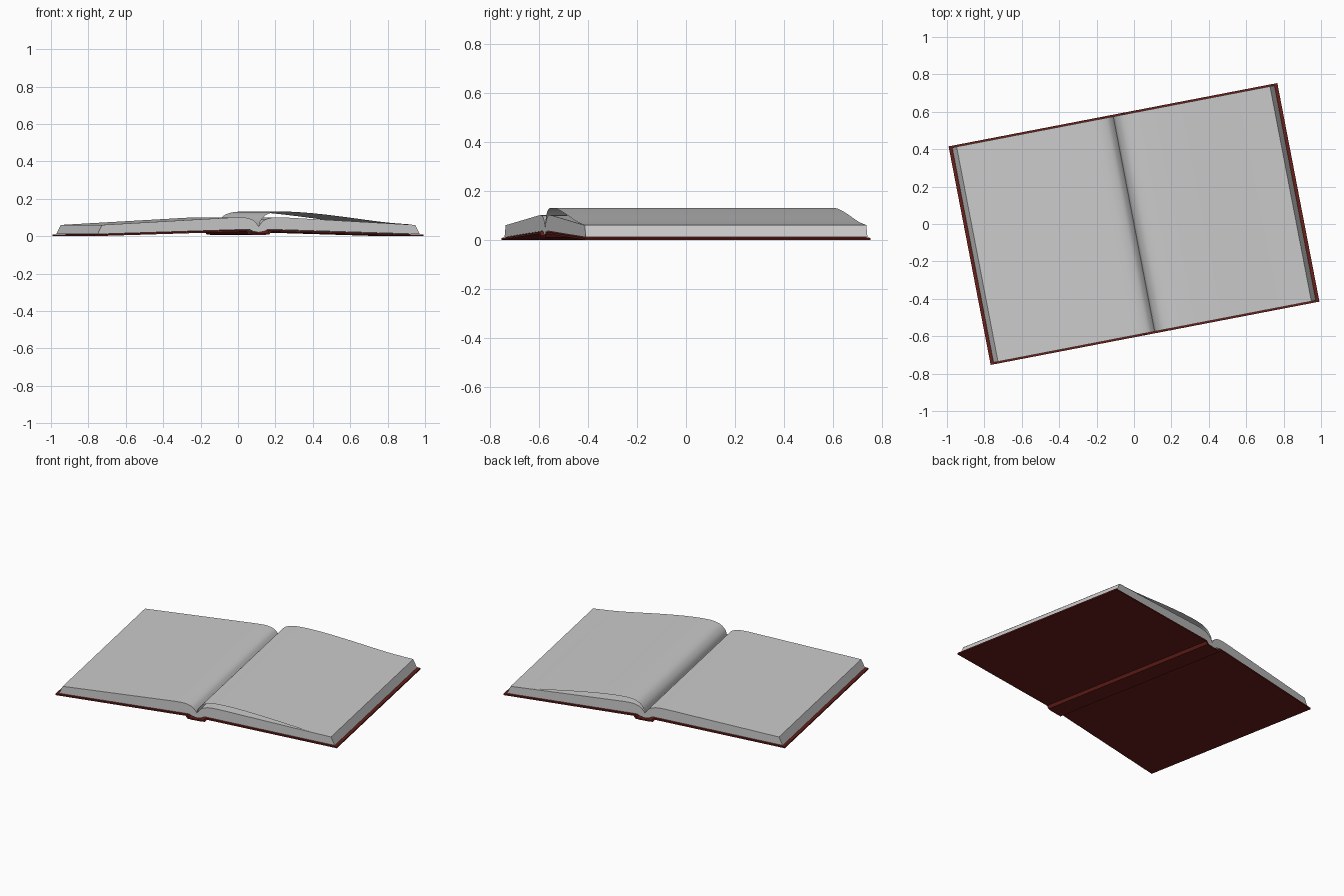
import bpy, bmesh, math
from mathutils import Vector

if "Cube" in bpy.data.objects:
    bpy.data.objects.remove(bpy.data.objects["Cube"])

TILT = math.radians(10.9)


def smooth_path(pts, n=4):
    # Catmull-Rom curve through the given points
    p = [Vector(q) for q in [pts[0]] + pts + [pts[-1]]]
    out = []
    for a, b, c, d in zip(p, p[1:], p[2:], p[3:]):
        for i in range(n):
            t = i / n
            out.append(0.5 * (2 * b + (c - a) * t + (2 * a - 5 * b + 4 * c - d) * t * t
                              + (3 * b - a - 3 * c + d) * t ** 3))
    return [tuple(q) for q in out] + [pts[-1]]


def extrude(name, profile, depth, closed=True, flip=1, mat=None):
    # sweep an (x, z) profile along the length of the spine
    bm = bmesh.new()
    ends = [[bm.verts.new((flip * x, s * depth / 2, z)) for x, z in profile] for s in (-1, 1)]
    f, b = ends
    n = len(profile)
    for i in range(n if closed else n - 1):
        j = (i + 1) % n
        bm.faces.new((f[i], f[j], b[j], b[i]))
    if closed:
        bm.faces.new(f[::-1])
        bm.faces.new(b)
        bmesh.ops.recalc_face_normals(bm, faces=bm.faces)
    else:
        for face in bm.faces:
            face.normal_update()
            if face.normal.z < 0:
                face.normal_flip()
    mesh = bpy.data.meshes.new(name)
    bm.to_mesh(mesh)
    bm.free()
    ob = bpy.data.objects.new(name, mesh)
    bpy.context.collection.objects.link(ob)
    ob.rotation_euler.z = TILT
    if mat:
        mesh.materials.append(mat)
    bpy.ops.object.select_all(action='DESELECT')
    ob.select_set(True)
    bpy.context.view_layer.objects.active = ob
    bpy.ops.object.shade_smooth_by_angle(angle=math.radians(30))
    return ob


red = bpy.data.materials.new("cover_red")
red.diffuse_color = (0.13, 0.013, 0.01, 1)
red.use_nodes = True
red.node_tree.nodes["Principled BSDF"].inputs["Base Color"].default_value = red.diffuse_color

# cover: two sloping boards joined by a sunken spine
half = [(0.895, 0.0), (0.068, 0.025), (0.056, 0.009), (0.03, 0.007)]
under = half + [(-x, z) for x, z in reversed(half)]
half_top = [(0.895, 0.008), (0.060, 0.034), (0.048, 0.018), (0.03, 0.015)]
over = half_top + [(-x, z) for x, z in reversed(half_top)]
extrude("cover", under + over[::-1], 1.19, mat=red)

# page blocks, mirrored on each side of the gutter
page_top = smooth_path([(0, 0.05), (0.012, 0.068), (0.035, 0.088), (0.08, 0.1), (0.14, 0.1)])
block = page_top + [(0.853, 0.06), (0.877, 0.011), (0.075, 0.036),
                    (0.05, 0.036), (0.03, 0.026), (0, 0.02)]
extrude("right_page_block", block, 1.17)
extrude("left_page_block", block, 1.17, flip=-1)

# loose top sheet arching above the right block
sheet = smooth_path([(0, 0.052), (0.012, 0.085), (0.04, 0.113), (0.08, 0.127), (0.125, 0.131),
                     (0.19, 0.13), (0.3, 0.122), (0.45, 0.105), (0.6, 0.085), (0.72, 0.071),
                     (0.853, 0.061)])
extrude("loose_sheet", sheet, 1.17, closed=False)
